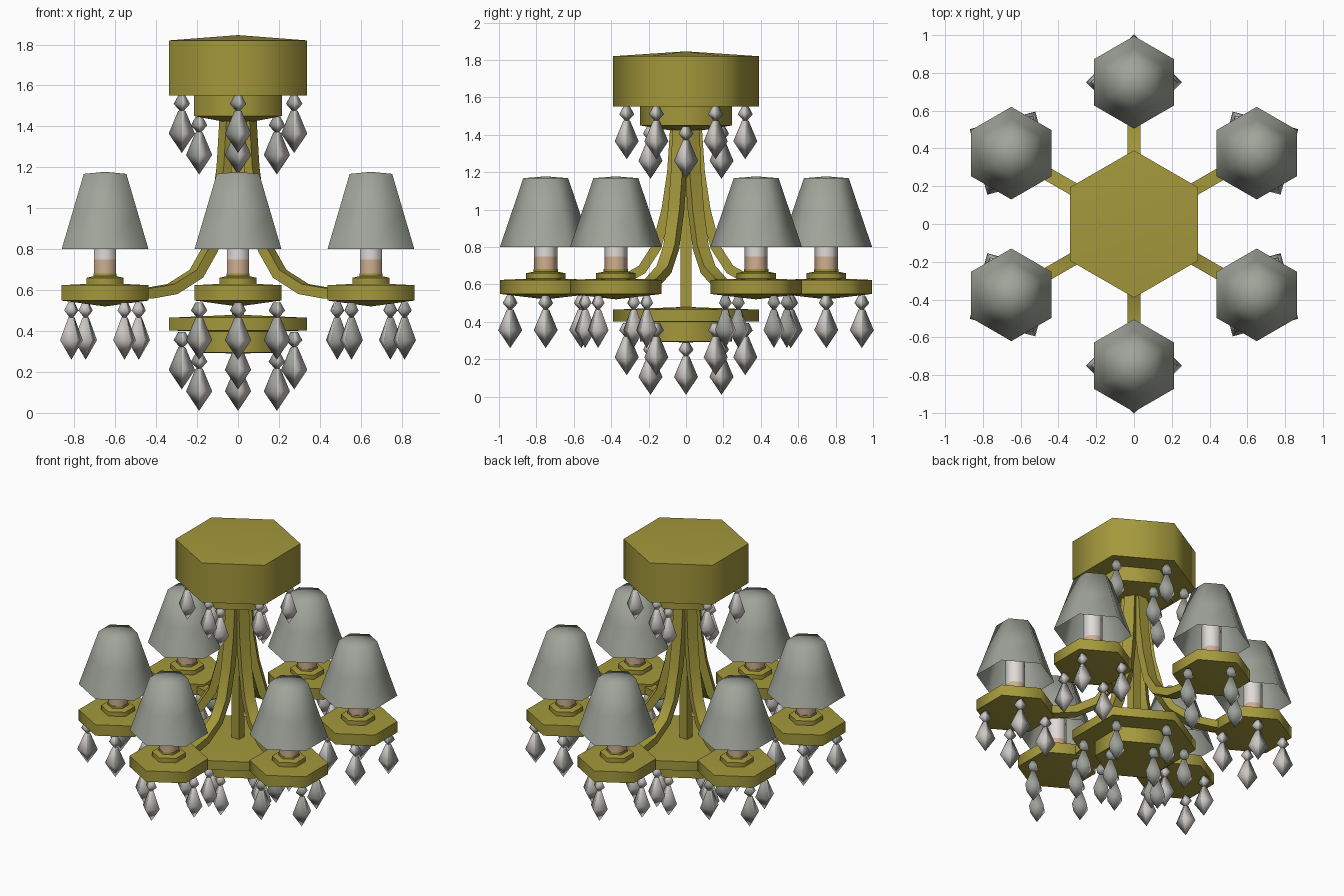
import bpy, bmesh, math
from mathutils import Vector, Matrix

cube = bpy.data.objects.get("Cube")
if cube:
    bpy.data.objects.remove(cube, do_unlink=True)


def material(name, rgb):
    mat = bpy.data.materials.new(name)
    mat.use_nodes = True
    color = (*rgb, 1)
    mat.diffuse_color = color
    mat.node_tree.nodes["Principled BSDF"].inputs["Base Color"].default_value = color
    return mat


BRASS = material("antique brass", (0.37, 0.315, 0.045))
FABRIC = material("grey shade", (0.35, 0.37, 0.32))
GLASS = material("crystal grey", (0.34, 0.35, 0.32))
BRIGHT_GLASS = material("bright crystal", (0.60, 0.57, 0.55))
TAN = material("tan sleeve", (0.62, 0.43, 0.28))
WHITE = material("white candle", (0.74, 0.70, 0.68))


def finish(bm, name, mat, limit):
    """Turn a bmesh into a mesh, smooth except across edges above the limit."""
    for face in bm.faces:
        face.smooth = True
    for edge in bm.edges:
        edge.smooth = edge.calc_face_angle(0) < math.radians(limit)
    mesh = bpy.data.meshes.new(name)
    bm.to_mesh(mesh)
    bm.free()
    mesh.materials.append(mat)
    return mesh


def lathe(name, profile, mat, sides=6, limit=65):
    """Spin (radius, height) points, listed from bottom to top, about z."""
    bm = bmesh.new()
    rings = []
    for r, z in profile:
        rings.append([bm.verts.new((-r * math.sin(math.tau * i / sides),
                                    r * math.cos(math.tau * i / sides), z))
                      for i in range(sides)])
    for low, high in zip(rings, rings[1:]):
        for i in range(sides):
            j = (i + 1) % sides
            bm.faces.new((low[i], low[j], high[j], high[i]))
    bmesh.ops.remove_doubles(bm, verts=bm.verts, dist=0.0001)
    return finish(bm, name, mat, limit)


def sweep(name, path, width, thick, mat):
    """Rectangular bar following a path of (y, z) points."""
    bm = bmesh.new()
    points = [Vector(p) for p in path]
    rings = []
    for i, p in enumerate(points):
        along = (points[min(i + 1, len(points) - 1)] - points[max(i - 1, 0)]).normalized()
        side = Vector((-along.y, along.x)) * thick / 2
        ring = []
        for sx, sn in ((-1, -1), (1, -1), (1, 1), (-1, 1)):
            q = p + side * sn
            ring.append(bm.verts.new((sx * width / 2, q.x, q.y)))
        rings.append(ring)
    for a, b in zip(rings, rings[1:]):
        for i in range(4):
            j = (i + 1) % 4
            bm.faces.new((a[i], a[j], b[j], b[i]))
    bm.faces.new(rings[0])
    bm.faces.new(rings[-1])
    bmesh.ops.recalc_face_normals(bm, faces=bm.faces)
    return finish(bm, name, mat, 65)


def place(mesh, name, matrix=Matrix()):
    obj = bpy.data.objects.new(name, mesh)
    obj.matrix_world = matrix
    bpy.context.collection.objects.link(obj)


def turn(angle):
    return Matrix.Rotation(angle, 4, 'Z')


# Four-sided crystal pendant: small bead over a long drop, hanging from z = 0
bead = lathe("crystal_bead", [(0, -0.085), (0.04, -0.04), (0.018, 0), (0, 0)],
             GLASS, sides=4, limit=180)
drop = lathe("crystal_drop", [(0, -0.28), (0.064, -0.185), (0.018, -0.075), (0, -0.07)],
             GLASS, sides=4, limit=180)

# Alternate facets of the crystals are brighter
for crystal in (bead, drop):
    crystal.materials.append(BRIGHT_GLASS)
    for facet in crystal.polygons:
        facet.material_index = int(facet.normal.x * facet.normal.y < 0)


def pendants(label, count, radius, z, base=Matrix()):
    for k in range(count):
        spot = turn(math.tau * k / count) @ Vector((0, radius, z))
        at = base @ Matrix.Translation(spot)
        place(bead, f"{label}_bead_{k + 1}", at)
        place(drop, f"{label}_drop_{k + 1}", at)


# Ceiling canopy with its lower tier, square centre stem and bottom plate
place(lathe("canopy", [(0, 1.55), (0.39, 1.55), (0.39, 1.82), (0, 1.846)], BRASS), "canopy")
place(lathe("canopy_tier", [(0, 1.41), (0.247, 1.45), (0.247, 1.56)], BRASS), "canopy_tier")
place(lathe("stem", [(0.042, 0.45), (0.042, 1.45)], BRASS, sides=4), "stem", turn(math.pi / 4))
place(lathe("bottom_plate", [(0, 0.39), (0.39, 0.403), (0.39, 0.465), (0, 0.48)], BRASS),
      "bottom_plate")
place(lathe("bottom_tier", [(0, 0.29), (0.247, 0.295), (0.247, 0.41)], BRASS), "bottom_tier")

for label, top in (("canopy", 1.55), ("bottom", 0.395)):
    pendants(label + "_outer", 6, 0.317, top)
    pendants(label + "_inner", 4, 0.19, top - 0.105)

# Meshes shared by the six lamps
ARM_PATH = [(0.058, 1.45), (0.075, 1.2), (0.105, 1.0), (0.157, 0.8),
            (0.235, 0.68), (0.37, 0.605), (0.5, 0.585), (0.62, 0.58)]
lamp_parts = {
    "lamp_dish": lathe("lamp_dish", [(0, 0.52), (0.245, 0.549), (0.245, 0.624), (0, 0.635)],
                       BRASS),
    "candle_holder": lathe("candle_holder", [(0.105, 0.625), (0.105, 0.66), (0.065, 0.668),
                                             (0.065, 0.682), (0, 0.682)], BRASS),
    "candle_sleeve": lathe("candle_sleeve", [(0.062, 0.67), (0.062, 0.75)], TAN),
    "candle": lathe("candle", [(0.062, 0.75), (0.062, 0.92), (0, 0.93)], WHITE),
    "lamp_shade": lathe("lamp_shade", [(0.245, 0.8), (0.182, 0.985), (0.12, 1.168), (0, 1.178)],
                        FABRIC, limit=180),
}
arm = sweep("arm", ARM_PATH, 0.07, 0.052, BRASS)

# Six arms, each with a lamp and four pendants
for n in range(6):
    spin = turn(math.tau * n / 6)
    place(arm, f"arm_{n + 1}", spin)
    lamp = spin @ Matrix.Translation((0, 0.75, 0))
    for part, mesh in lamp_parts.items():
        place(mesh, f"{part}_{n + 1}", lamp)
    pendants(f"lamp_{n + 1}", 4, 0.19, 0.54, lamp)
